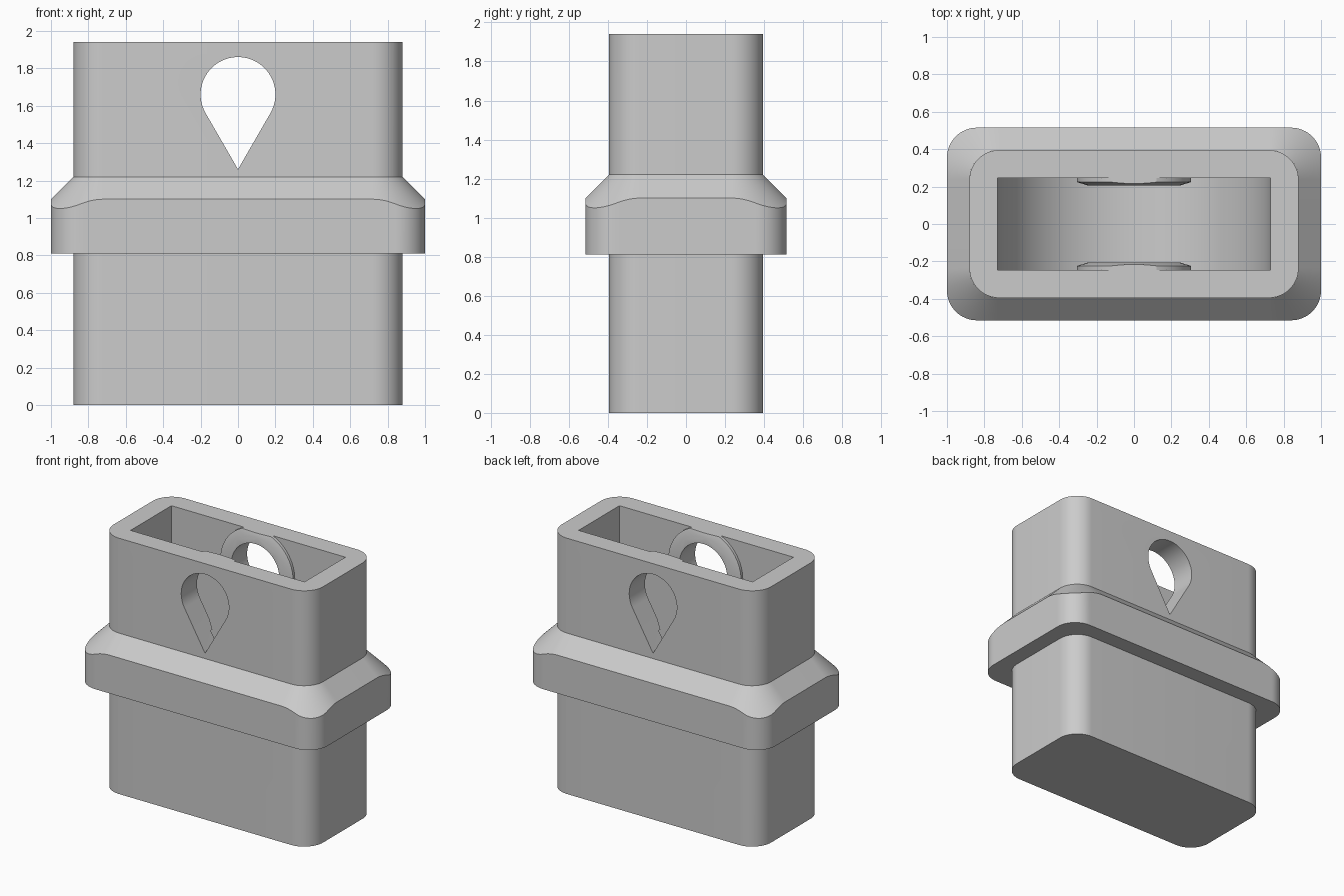
import bpy
import bmesh
from math import sin, cos, pi, radians
from mathutils import Vector

cube = bpy.data.objects.get("Cube")
if cube:
    bpy.data.objects.remove(cube)

grey = bpy.data.materials.new("plain grey")
grey.use_nodes = True
colour = (0.6, 0.6, 0.6, 1)
grey.diffuse_color = colour
grey.node_tree.nodes["Principled BSDF"].inputs["Base Color"].default_value = colour

TOP = 1.94                      # rim height
BODY_X, BODY_Y = 0.88, 0.395    # body half sizes
COLLAR = 0.12                   # collar overhang
RADIUS = 0.16                   # corner radius of body and collar
HOLE_Z = 1.66


def arc(cx, cy, r, start, end, steps):
    angles = [radians(start + (end - start) * i / steps) for i in range(steps + 1)]
    return [(cx + r * cos(a), cy + r * sin(a)) for a in angles]


def rounded_rect(hx, hy, r, lead=0):
    """Outline with rounded corners; lead adds points on the straights by each corner."""
    points = []
    for k, (sx, sy) in enumerate([(1, 1), (-1, 1), (-1, -1), (1, -1)]):
        corner = arc(sx * (hx - r), sy * (hy - r), r, 90 * k, 90 * k + 90, 16)
        a = radians(90 * k)
        steps = [lead * i / 8 for i in range(1, 9)] if lead else []
        before = [(corner[0][0] + sin(a) * d, corner[0][1] - cos(a) * d) for d in reversed(steps)]
        after = [(corner[-1][0] - cos(a) * d, corner[-1][1] - sin(a) * d) for d in steps]
        points += before + corner + after
    return points


def loft(name, rings, caps=True):
    """Join rings of points with quads, optionally closing both ends."""
    bm = bmesh.new()
    loops = [[bm.verts.new(p) for p in ring] for ring in rings]
    n = len(loops[0])
    for low, high in zip(loops, loops[1:]):
        for i in range(n):
            j = (i + 1) % n
            bm.faces.new((low[i], low[j], high[j], high[i]))
    if caps:
        bm.faces.new(loops[0][::-1])
        bm.faces.new(loops[-1])
        bmesh.ops.recalc_face_normals(bm, faces=bm.faces)
    mesh = bpy.data.meshes.new(name)
    bm.to_mesh(mesh)
    bm.free()
    mesh.materials.append(grey)
    obj = bpy.data.objects.new(name, mesh)
    bpy.context.collection.objects.link(obj)
    return obj


def upright(points, z):
    return [(x, y, z) for x, y in points]


def facing(points, y):
    return [(x, y, z) for x, z in points]


def select(obj):
    bpy.ops.object.select_all(action='DESELECT')
    obj.select_set(True)
    bpy.context.view_layer.objects.active = obj


def combine(target, tool, operation):
    mod = target.modifiers.new(operation, 'BOOLEAN')
    mod.operation, mod.solver, mod.object = operation, 'EXACT', tool
    select(target)
    bpy.ops.object.modifier_apply(modifier=mod.name)
    bpy.data.objects.remove(tool)


# Body block, left over-tall until the rim is trimmed
outline = rounded_rect(BODY_X, BODY_Y, RADIUS)
body = loft("body", [upright(outline, 0), upright(outline, 2.1)])

# Round-bottomed pocket
pocket = arc(0, 0.88, 0.73, 180, 360, 64) + [(0.73, 2.3), (-0.73, 2.3)]
combine(body, loft("pocket_cutter", [facing(pocket, y) for y in (-0.245, 0.245)]), 'DIFFERENCE')

# Bevelled round bosses on the two inner walls
for side in (-1, 1):
    steps = [(0.305, 0.3), (0.305, 0.224), (0.25, 0.207)]
    rings = [facing(arc(0, HOLE_Z, r, 0, 360, 64)[:-1], side * y) for r, y in steps]
    combine(body, loft("boss", rings), 'UNION')

# Trim the rim flat
slab = rounded_rect(1.2, 0.8, 0.1)
combine(body, loft("rim_cutter", [upright(slab, TOP), upright(slab, 2.5)]), 'DIFFERENCE')

# Teardrop hole through both walls
drop = arc(0, HOLE_Z, 0.2, -30, 210, 48) + [(0, 1.26)]
combine(body, loft("hole_cutter", [facing(drop, y) for y in (-0.7, 0.7)]), 'DIFFERENCE')

# Collar: its top slopes at 45 degrees away from the body wall
outer = rounded_rect(BODY_X + COLLAR, BODY_Y + COLLAR, RADIUS, lead=COLLAR)
inner, height = [], []
for x, y in outer:
    core = Vector((max(-1, min(1, x / (BODY_X - RADIUS))) * (BODY_X - RADIUS),
                   max(-1, min(1, y / (BODY_Y - RADIUS))) * (BODY_Y - RADIUS)))
    away = Vector((x, y)) - core
    inner.append(tuple(core + away.normalized() * RADIUS))
    height.append(1.22 - (away.length - RADIUS))
edge = [(x, y, z) for (x, y), z in zip(outer, height)]
collar = loft("collar", [upright(inner, 0.81), upright(outer, 0.81), edge, upright(inner, 1.22)], caps=False)

for obj in (body, collar):
    select(obj)
    bpy.ops.object.shade_smooth_by_angle(angle=radians(25))
